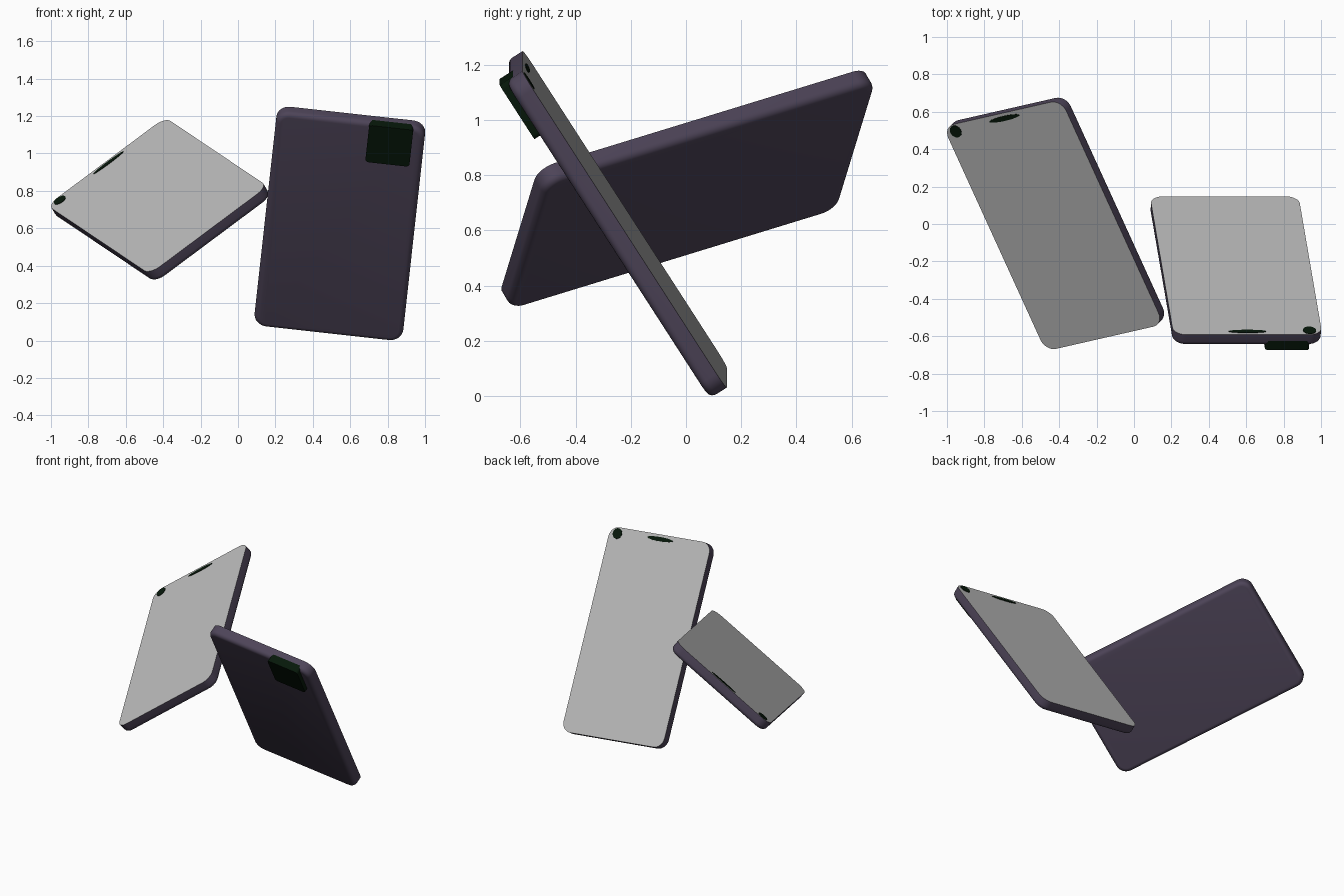
import bpy, bmesh, math
from mathutils import Matrix, Vector

if "Cube" in bpy.data.objects:
    bpy.data.objects.remove(bpy.data.objects["Cube"])

W, L, T = 0.80, 1.37, 0.071      # phone width, length, thickness


def material(name, rgb):
    m = bpy.data.materials.new(name)
    m.diffuse_color = (*rgb, 1)
    m.use_nodes = True
    m.node_tree.nodes["Principled BSDF"].inputs["Base Color"].default_value = m.diffuse_color
    return m


GREY = material("screen grey", (0.5, 0.5, 0.5))
PURPLE = material("body purple", (0.075, 0.058, 0.098))
GREEN = material("dark green", (0.002, 0.009, 0.003))


def rounded_rect(w, l, r, seg=8):
    pts = []
    for k, (sx, sy) in enumerate(((1, 1), (-1, 1), (-1, -1), (1, -1))):
        for i in range(seg + 1):
            a = math.pi / 2 * (k + i / seg)
            pts.append((sx * (w / 2 - r) + r * math.cos(a),
                        sy * (l / 2 - r) + r * math.sin(a)))
    return pts


def ellipse(rx, ry, n=32):
    return [(rx * math.cos(2 * math.pi * i / n), ry * math.sin(2 * math.pi * i / n))
            for i in range(n)]


def solid(name, rings, mats, matrix, centre=(0, 0)):
    """Skin a stack of (outline, z) rings from top to bottom and cap both ends."""
    bm = bmesh.new()
    loops = [[bm.verts.new((x + centre[0], y + centre[1], z)) for x, y in pts]
             for pts, z in rings]
    n = len(loops[0])
    for a, b in zip(loops, loops[1:]):
        for i in range(n):
            j = (i + 1) % n
            bm.faces.new((a[i], b[i], b[j], a[j]))
    top = bm.faces.new(loops[0])
    bm.faces.new(loops[-1][::-1])
    if len(mats) > 1:
        top.material_index = 1
    bm.normal_update()
    me = bpy.data.meshes.new(name)
    bm.to_mesh(me)
    bm.free()
    for m in mats:
        me.materials.append(m)
    ob = bpy.data.objects.new(name, me)
    bpy.context.collection.objects.link(ob)
    ob.matrix_world = matrix
    bpy.ops.object.select_all(action='DESELECT')
    ob.select_set(True)
    bpy.context.view_layer.objects.active = ob
    bpy.ops.object.shade_smooth_by_angle(angle=math.radians(35))
    return ob


def phone(prefix, centre, u, v, camera):
    u, v = Vector(u).normalized(), Vector(v)
    n = u.cross(v).normalized()
    v = n.cross(u)
    m = Matrix.Translation(centre) @ Matrix((u, v, n)).transposed().to_4x4()

    # body: flat screen on top, back edge rounded over
    r, bev, seg = 0.07, 0.027, 5
    rings = [(rounded_rect(W, L, r), 0)]
    for i in range(seg + 1):
        a = math.pi / 2 * i / seg
        d = bev * (1 - math.cos(a))
        rings.append((rounded_rect(W - 2 * d, L - 2 * d, r - d),
                      -T + bev - bev * math.sin(a)))
    solid(prefix + "_body", rings, [PURPLE, GREY], m)

    # selfie lens and earpiece: thin plates on the screen
    for name, shape, pos in (("front_lens", ellipse(0.035, 0.035), (-0.335, 0.643)),
                             ("earpiece", ellipse(0.101, 0.014), (0, 0.654))):
        solid(f"{prefix}_{name}", [(shape, 0.003), (shape, -0.003)], [GREEN], m, pos)

    # rear camera block
    if camera:
        shape = rounded_rect(0.237, 0.234, 0.018, 4)
        solid(prefix + "_camera_block", [(shape, -T + 0.03), (shape, -T - 0.027)],
              [GREEN], m, (-0.217, 0.569))


phone("left_phone", (-0.431, -0.008, 0.774),
      (0.789, 0.180, 0.588), (-0.403, 0.875, 0.266), False)
phone("right_phone", (0.546, -0.222, 0.640),
      (-0.994, 0, 0.110), (0.091, -0.540, 0.837), True)
